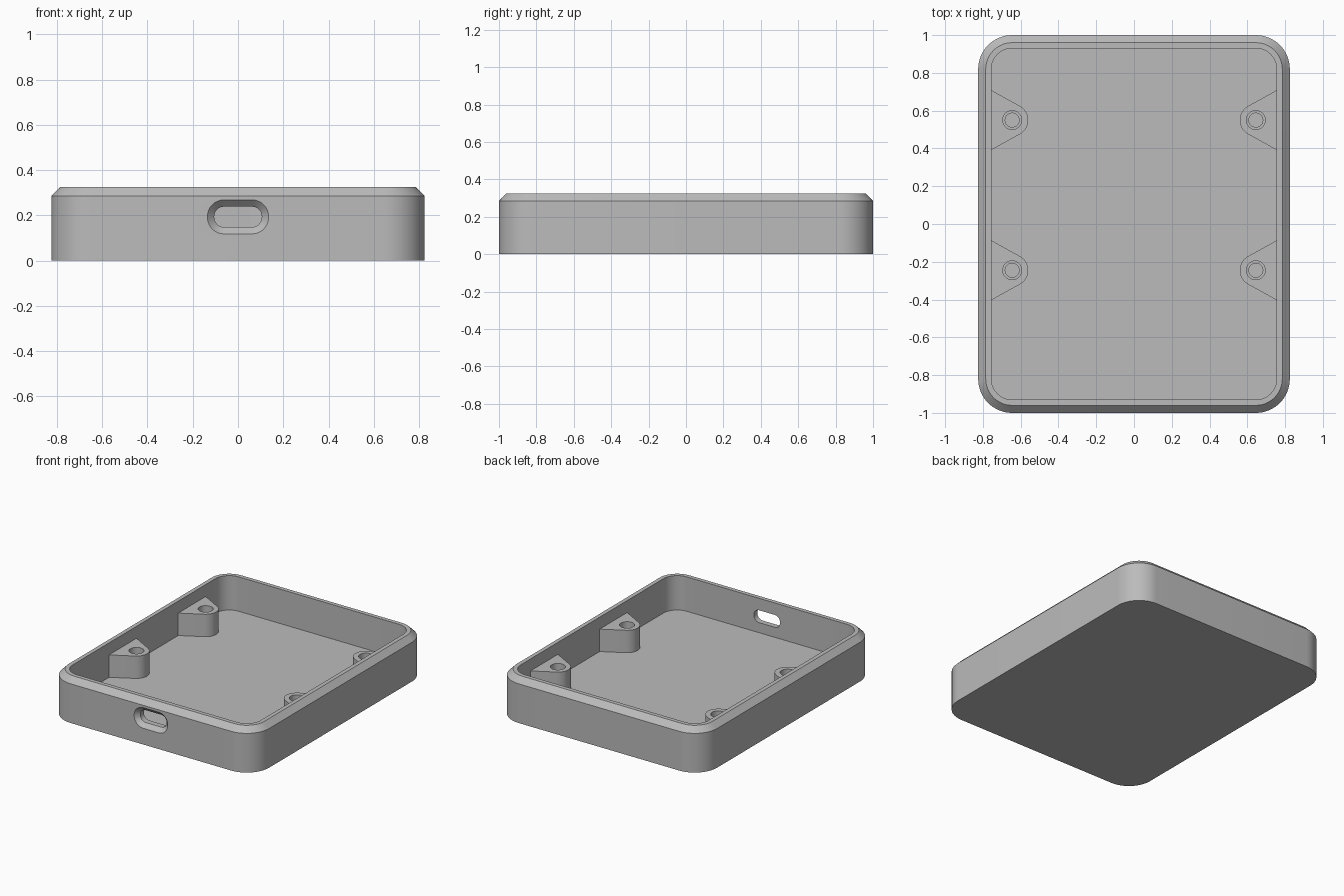
import bpy
import bmesh
from math import cos, sin, pi, radians

cube = bpy.data.objects.get("Cube")
if cube:
    bpy.data.objects.remove(cube, do_unlink=True)

GREY = (0.5, 0.5, 0.5, 1)
mat = bpy.data.materials.new("plain grey")
mat.use_nodes = True
mat.diffuse_color = GREY
mat.node_tree.nodes["Principled BSDF"].inputs["Base Color"].default_value = GREY

HALF_X, HALF_Y, HEIGHT = 0.825, 1.0, 0.325
CORNER, CHAMFER, WALL, FLOOR = 0.18, 0.04, 0.07, 0.075
POST_TOP = 0.238


def arc(cx, cy, r, start, end, steps):
    angles = [radians(start + (end - start) * i / steps) for i in range(steps + 1)]
    return [(cx + r * cos(a), cy + r * sin(a)) for a in angles]


def rounded_rect(hx, hy, r, steps=16):
    pts = []
    for i, (sx, sy) in enumerate([(1, 1), (-1, 1), (-1, -1), (1, -1)]):
        pts += arc(sx * (hx - r), sy * (hy - r), r, 90 * i, 90 * i + 90, steps)
    return pts


def loft(name, rings):
    """Solid skinned through matching rings of 3D points, capped at both ends."""
    bm = bmesh.new()
    loops = [[bm.verts.new(p) for p in ring] for ring in rings]
    for a, b in zip(loops, loops[1:]):
        for i in range(len(a)):
            j = (i + 1) % len(a)
            bm.faces.new((a[i], a[j], b[j], b[i]))
    bm.faces.new(loops[0][::-1])
    bm.faces.new(loops[-1])
    bmesh.ops.remove_doubles(bm, verts=bm.verts, dist=1e-5)
    bmesh.ops.recalc_face_normals(bm, faces=bm.faces)
    mesh = bpy.data.meshes.new(name)
    bm.to_mesh(mesh)
    bm.free()
    mesh.materials.append(mat)
    obj = bpy.data.objects.new(name, mesh)
    bpy.context.collection.objects.link(obj)
    return obj


def at_z(pts, z):
    return [(x, y, z) for x, y in pts]


def cut(obj, cutter):
    cutter.hide_render = True
    mod = obj.modifiers.new("cut", "BOOLEAN")
    mod.operation, mod.solver, mod.object = "DIFFERENCE", "EXACT", cutter
    bpy.ops.object.select_all(action="DESELECT")
    bpy.context.view_layer.objects.active = obj
    obj.select_set(True)
    bpy.ops.object.modifier_apply(modifier=mod.name)
    bpy.data.objects.remove(cutter, do_unlink=True)
    bpy.ops.object.shade_smooth_by_angle(angle=radians(30))


# Open tray with a chamfered rim
def tray_ring(inset, z):
    return at_z(rounded_rect(HALF_X - inset, HALF_Y - inset, CORNER - inset), z)


tray = loft("tray", [tray_ring(0, 0), tray_ring(0, HEIGHT - CHAMFER),
                     tray_ring(CHAMFER, HEIGHT), tray_ring(WALL, HEIGHT),
                     tray_ring(WALL, FLOOR)])


# Port slot through the front wall, flared on the outside
def slot_ring(grow, y):
    pts = rounded_rect(0.105 + grow, 0.045 + grow, 0.043 + grow)
    return [(x, y, 0.193 + z) for x, z in pts]


cut(tray, loft("slot_cutter", [slot_ring(0.06, -1.03), slot_ring(0, -0.97),
                               slot_ring(0, -0.88)]))

# Screw posts growing out of the side walls, with stepped screw holes
for side, sx in (("left", 1), ("right", -1)):
    for end, cy in (("back", 0.55), ("front", -0.245)):
        cx, root = 0.645, HALF_X - WALL
        outline = arc(cx, cy, 0.085, 120, 240, 24)
        outline += [(root, cy - 0.158), (root + 0.03, cy - 0.158),
                    (root + 0.03, cy + 0.158), (root, cy + 0.158)]
        outline = [(sx * x, y) for x, y in outline]
        post = loft(f"{end}_{side}_post",
                    [at_z(outline, FLOOR - 0.02), at_z(outline, POST_TOP)])

        def hole_ring(r, z):
            return at_z(arc(sx * cx, cy, r, 0, 348.75, 31), z)

        cut(post, loft("hole_cutter", [hole_ring(0.05, POST_TOP + 0.05),
                                       hole_ring(0.05, 0.15),
                                       hole_ring(0.037, 0.15),
                                       hole_ring(0.037, FLOOR + 0.005)]))
